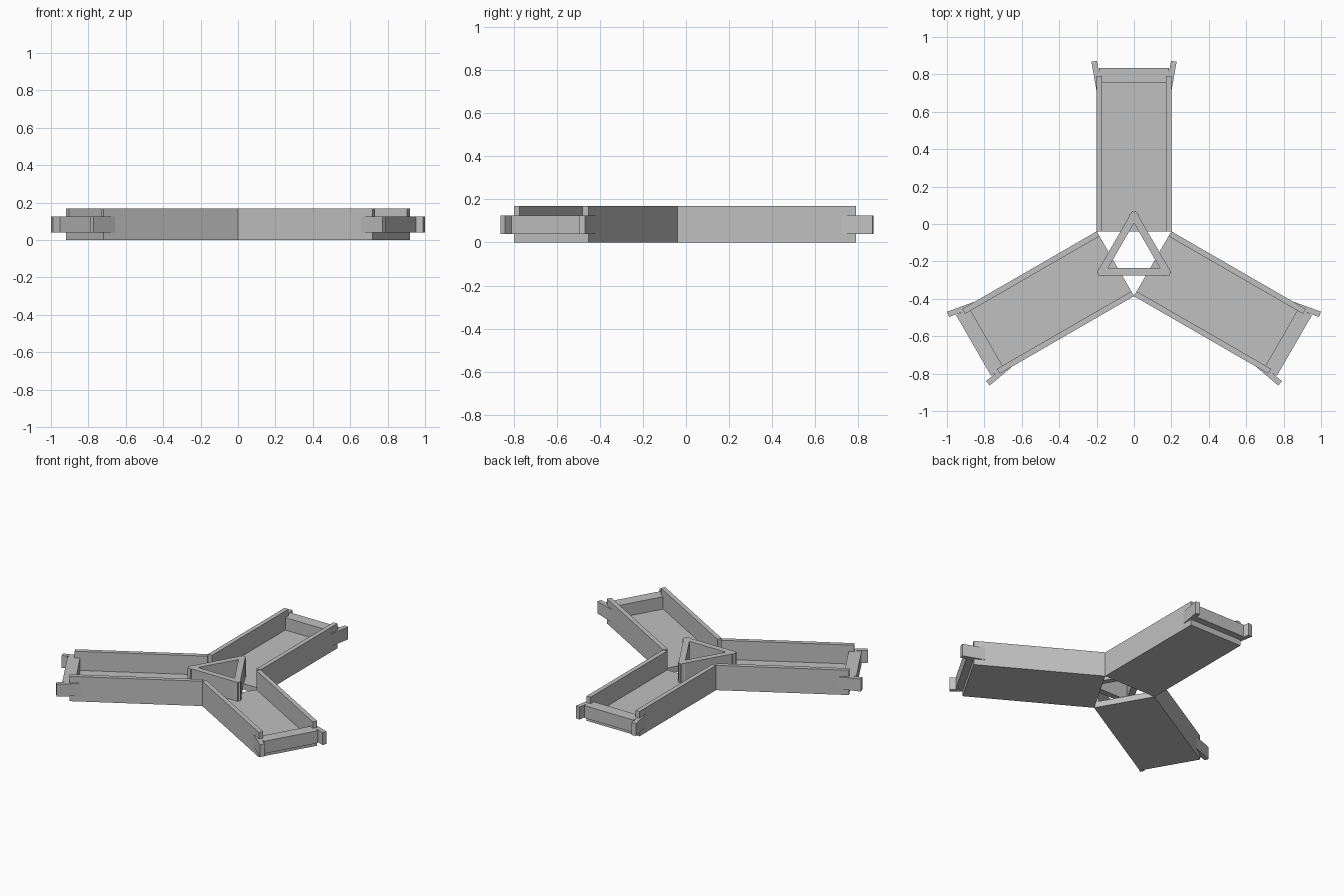
import bpy
from math import radians
from mathutils import Matrix

cube = bpy.data.objects.get("Cube")
if cube:
    bpy.data.objects.remove(cube, do_unlink=True)

# Plain grey plastic
grey = bpy.data.materials.new("light_grey")
grey.use_nodes = True
colour = (0.53, 0.53, 0.53, 1)
grey.diffuse_color = colour
grey.node_tree.nodes["Principled BSDF"].inputs["Base Color"].default_value = colour

HUB = Matrix.Translation((0, -0.155, 0))   # centre of the three-way symmetry
HALF = 0.2                                 # half width of an arm
WALL = 0.03
START, END = 0.115, 0.945                  # arm extent measured from the hub
FLOOR, TOP = 0.04, 0.17
CLIP_LOW, CLIP_HIGH = 0.04, 0.125


def box(name, x, y, z, spin, tilt=0):
    """Box from (min, max) ranges, tilted about its centre, then spun about the hub."""
    centre = Matrix.Translation([sum(r) / 2 for r in (x, y, z)])
    size = Matrix.Diagonal([r[1] - r[0] for r in (x, y, z)] + [1])
    bpy.ops.mesh.primitive_cube_add(size=1)
    ob = bpy.context.object
    ob.name = name
    ob.data.transform(HUB @ Matrix.Rotation(radians(spin), 4, "Z") @ centre
                      @ Matrix.Rotation(radians(tilt), 4, "Z") @ size)
    ob.data.materials.append(grey)
    return ob


for arm, spin in (("back", 0), ("right", 120), ("left", 240)):
    # Open tray: floor and two side walls
    box(arm + "_floor", (-HALF + WALL, HALF - WALL), (START, END), (0, FLOOR), spin)
    for side, s in (("a", -1), ("b", 1)):
        x = sorted((s * HALF, s * (HALF - WALL)))
        box(f"{arm}_wall_{side}", x, (START, END), (0, TOP), spin)
        # Flared connector clip
        mid = s * 0.2
        box(f"{arm}_clip_{side}", (mid - 0.015, mid + 0.015), (0.876, 1.026),
            (CLIP_LOW, CLIP_HIGH), spin, -10 * s)
    # Cross block closing the outer end
    box(arm + "_end_block", (-0.186, 0.186), (0.91, 0.99), (CLIP_LOW, CLIP_HIGH), spin)
    # One bar of the central triangle, opposite this arm
    box(arm + "_triangle_bar", (-0.19, 0.19), (-0.12, -0.08), (FLOOR, TOP), spin)
